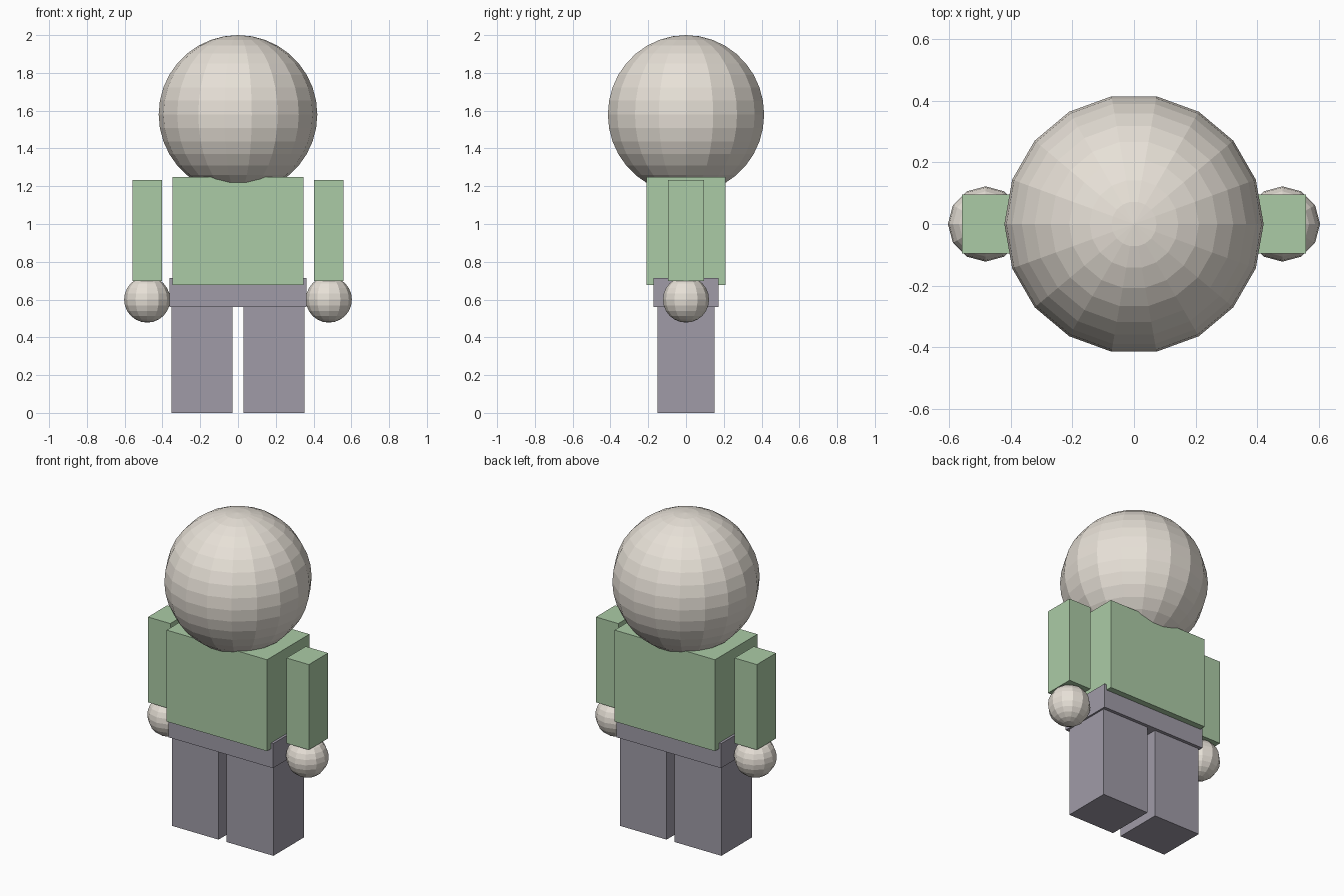
import bpy, bmesh
from math import pi, sin, cos
from mathutils import Vector

if "Cube" in bpy.data.objects:
    bpy.data.objects.remove(bpy.data.objects["Cube"])


def material(name, rgb):
    m = bpy.data.materials.new(name)
    m.diffuse_color = (*rgb, 1)
    m.use_nodes = True
    m.node_tree.nodes["Principled BSDF"].inputs["Base Color"].default_value = m.diffuse_color
    return m


SKIN = material("skin", (0.80, 0.75, 0.68))
SHIRT = material("shirt", (0.41, 0.60, 0.38))
TROUSERS = material("trousers", (0.35, 0.33, 0.39))


def finish(name, bm, mat):
    bmesh.ops.recalc_face_normals(bm, faces=bm.faces)
    me = bpy.data.meshes.new(name)
    bm.to_mesh(me)
    bm.free()
    me.materials.append(mat)
    ob = bpy.data.objects.new(name, me)
    bpy.context.collection.objects.link(ob)
    return ob


def box(name, x, y, z, mat):
    """Box from (min, max) ranges on each axis."""
    bm = bmesh.new()
    bmesh.ops.create_cube(bm, size=1)
    for v in bm.verts:
        v.co = [(a + b) / 2 + c * (b - a) for c, (a, b) in zip(v.co, (x, y, z))]
    return finish(name, bm, mat)


def ball(name, centre, r, segments, rings, mat):
    """Faceted sphere: half-circle profile spun around z, first vertex on +x."""
    bm = bmesh.new()
    pts = [bm.verts.new((r * sin(pi * i / rings), 0, r * cos(pi * i / rings)))
           for i in range(rings + 1)]
    edges = [bm.edges.new(p) for p in zip(pts, pts[1:])]
    bmesh.ops.spin(bm, geom=pts + edges, cent=(0, 0, 0), axis=(0, 0, 1),
                   angle=2 * pi, steps=segments, use_duplicate=False)
    bmesh.ops.remove_doubles(bm, verts=bm.verts, dist=1e-4)
    bmesh.ops.translate(bm, verts=bm.verts, vec=Vector(centre))
    return finish(name, bm, mat)


# Head, torso and hips
ball("head", (0, 0, 1.58), 0.42, 18, 18, SKIN)
box("torso", (-0.348, 0.348), (-0.21, 0.21), (0.677, 1.25), SHIRT)
box("hips", (-0.363, 0.363), (-0.172, 0.172), (0.56, 0.713), TROUSERS)

# Limbs on both sides
for side, s in (("left", -1), ("right", 1)):
    def span(a, b):
        return tuple(sorted((s * a, s * b)))
    box(side + "_leg", span(0.028, 0.352), (-0.152, 0.152), (0, 0.57), TROUSERS)
    box(side + "_arm", span(0.403, 0.558), (-0.095, 0.095), (0.697, 1.232), SHIRT)
    ball(side + "_hand", (s * 0.481, 0, 0.6), 0.122, 12, 12, SKIN)
